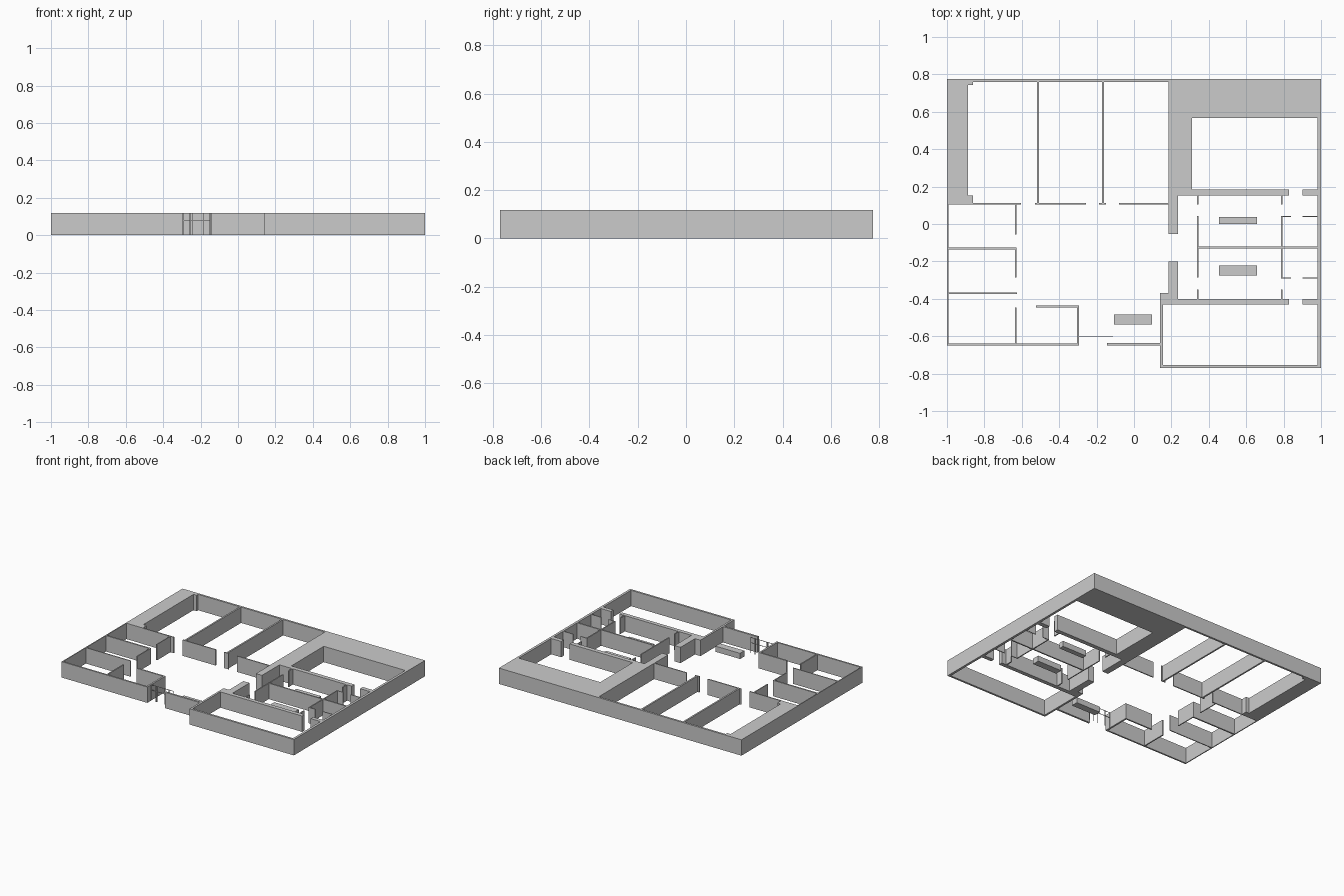
import bpy, bmesh

if "Cube" in bpy.data.objects:
    bpy.data.objects.remove(bpy.data.objects["Cube"])

H = 0.118        # wall height
BENCH_H = 0.042  # counter height


def extrude_plan(name, rects, height):
    """Union of plan rectangles (x0, x1, y0, y1), extruded up from the ground."""
    xs = sorted({v for r in rects for v in r[:2]})
    ys = sorted({v for r in rects for v in r[2:]})
    bm = bmesh.new()
    verts = {}

    def vert(i, j):
        if (i, j) not in verts:
            verts[i, j] = bm.verts.new((xs[i], ys[j], 0))
        return verts[i, j]

    for i in range(len(xs) - 1):
        for j in range(len(ys) - 1):
            cx, cy = (xs[i] + xs[i + 1]) / 2, (ys[j] + ys[j + 1]) / 2
            if any(a < cx < b and c < cy < d for a, b, c, d in rects):
                bm.faces.new((vert(i, j), vert(i + 1, j), vert(i + 1, j + 1), vert(i, j + 1)))
    ext = bmesh.ops.extrude_face_region(bm, geom=bm.faces[:], use_keep_orig=True)
    top = [g for g in ext["geom"] if isinstance(g, bmesh.types.BMVert)]
    bmesh.ops.translate(bm, verts=top, vec=(0, 0, height))
    bmesh.ops.dissolve_limit(bm, angle_limit=0.01, verts=bm.verts[:], edges=bm.edges[:])
    bmesh.ops.recalc_face_normals(bm, faces=bm.faces[:])
    mesh = bpy.data.meshes.new(name)
    bm.to_mesh(mesh)
    bm.free()
    obj = bpy.data.objects.new(name, mesh)
    bpy.context.collection.objects.link(obj)
    return obj


def box(name, x0, x1, y0, y1, z0, z1):
    bpy.ops.mesh.primitive_cube_add(size=1, location=((x0 + x1) / 2, (y0 + y1) / 2, (z0 + z1) / 2))
    obj = bpy.context.object
    obj.name = name
    obj.scale = (x1 - x0, y1 - y0, z1 - z0)


# Thick masses and outer walls at the back and on the east side
extrude_plan("main_shell", [
    (-1, 1, 0.76, 0.775),                                  # back wall
    (-1, -0.887, 0.105, 0.775),                            # thick west mass
    (-1, -0.86, 0.742, 0.775), (-1, -0.86, 0.105, 0.153),  # corner piers
    (0.185, 1, 0.567, 0.775), (0.185, 0.31, 0.153, 0.567), # back east mass
    (0.185, 0.235, -0.053, 0.185),
    (0.185, 0.83, 0.153, 0.185), (0.9, 1, 0.153, 0.185),
    (0.982, 1, -0.77, 0.775),                              # east wall
], H)
extrude_plan("front_east_shell", [
    (0.14, 0.982, -0.77, -0.755), (0.14, 0.155, -0.77, -0.37),
    (0.14, 0.235, -0.43, -0.37), (0.185, 0.235, -0.43, -0.2),
    (0.14, 0.83, -0.43, -0.4), (0.9, 0.982, -0.43, -0.4),
    (-0.145, 0.14, -0.65, -0.636),
], H)

# Back rooms: corridor wall with openings and two partitions
back = [(a, b, 0.103, 0.111) for a, b in
        ((-0.86, -0.603), (-0.53, -0.257), (-0.186, -0.15), (-0.08, 0.185))]
back += [(x, x + 0.012, 0.103, 0.76) for x in (-0.519, -0.172)]
extrude_plan("back_room_walls", back, H)

# West rooms
extrude_plan("west_room_walls", [
    (-1, -0.993, -0.65, 0.105), (-1, -0.293, -0.65, -0.638),
    (-1, -0.629, -0.137, -0.126), (-1, -0.625, -0.373, -0.366),
    (-0.636, -0.629, -0.055, 0.103), (-0.636, -0.629, -0.287, -0.126),
    (-0.636, -0.627, -0.65, -0.447),
    (-0.525, -0.293, -0.446, -0.435), (-0.306, -0.293, -0.65, -0.435),
], H)

# East rooms: two mirrored suites sharing a party wall
east = [(0.345, 0.982, -0.13, -0.12)]
for x in (0.337, 0.785):
    east += [(x, x + 0.008, a, b) for a, b in ((0.105, 0.153), (-0.287, 0.042), (-0.4, -0.349))]
for y in (0.038, -0.291):
    east += [(a, b, y, y + 0.006) for a, b in ((0.785, 0.84), (0.9, 0.982))]
extrude_plan("east_room_walls", east, H)

# Free-standing counters
for name, x, y, d in (("back_counter", 0.455, 0.0, 0.038),
                      ("front_counter", 0.455, -0.276, 0.053),
                      ("reception_counter", -0.106, -0.537, 0.052)):
    box(name, x, x + 0.203, y, y + d, 0, BENCH_H)

# Slender entrance frame
for x in (-0.293, -0.255, -0.247, -0.187, -0.148, -0.114):
    box("entrance_post", x, x + 0.003, -0.605, -0.602, 0, 0.119)
for z in (0.077, 0.116):
    box("entrance_rail", -0.293, -0.111, -0.605, -0.602, z, z + 0.003)
